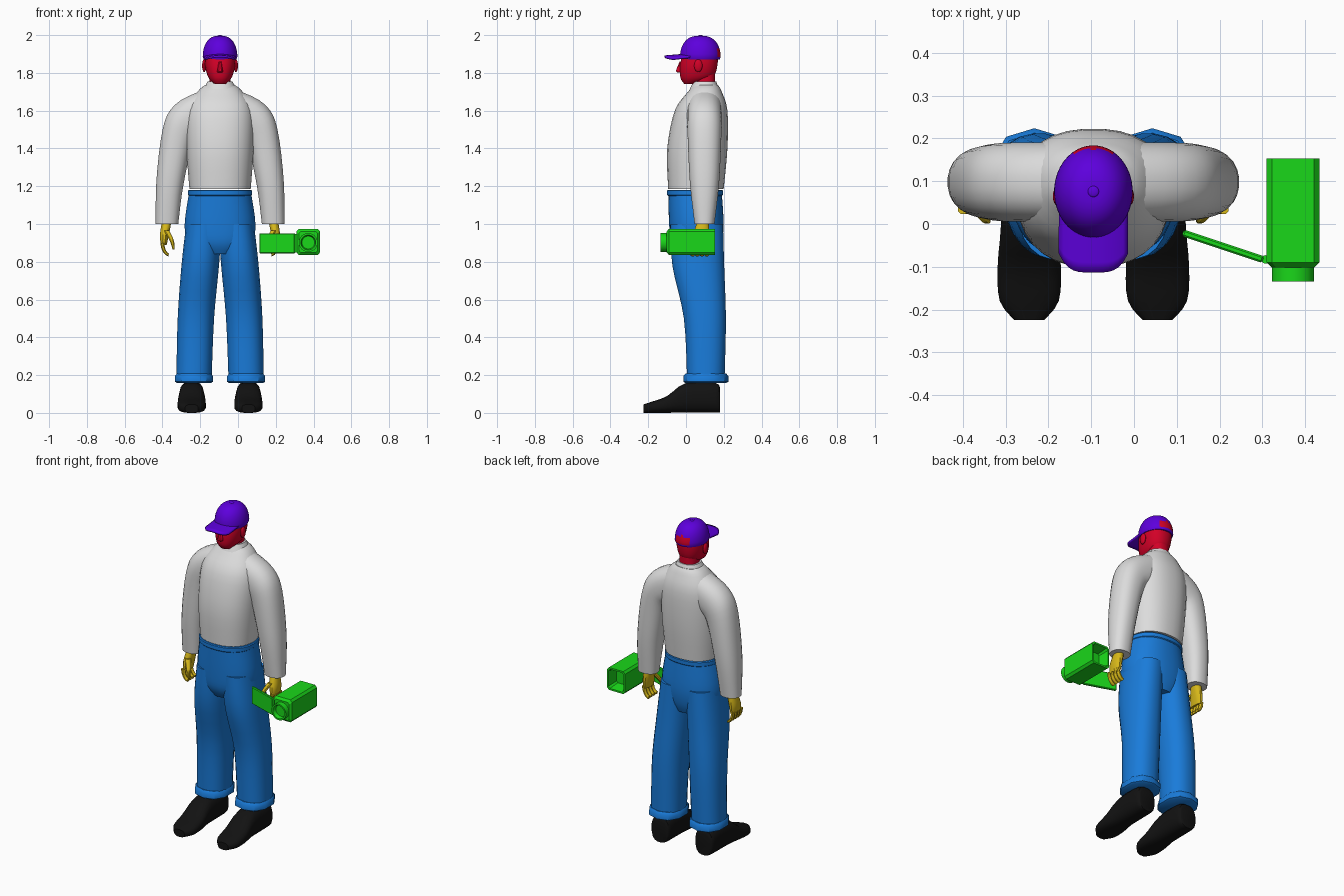
import bpy, bmesh, math
from mathutils import Vector

if "Cube" in bpy.data.objects:
    bpy.data.objects.remove(bpy.data.objects["Cube"])

CENTRE = -0.095  # centre line of the figure


def material(name, red, green, blue):
    colour = (red, green, blue, 1)
    mat = bpy.data.materials.new(name)
    mat.use_nodes = True
    mat.diffuse_color = colour
    mat.node_tree.nodes["Principled BSDF"].inputs["Base Color"].default_value = colour
    return mat


WHITE = material("shirt white", .72, .72, .72)
BLUE = material("trouser blue", .01, .2, .7)
BLACK = material("shoe black", .006, .006, .006)
RED = material("skin red", .65, 0, .02)
PURPLE = material("cap purple", .11, 0, .72)
YELLOW = material("hand yellow", .68, .48, .01)
GREEN = material("camera green", .01, .68, .01)


def finish(bm, name, mat, smooth=True):
    bmesh.ops.recalc_face_normals(bm, faces=bm.faces)
    mesh = bpy.data.meshes.new(name)
    bm.to_mesh(mesh)
    bm.free()
    mesh.materials.append(mat)
    obj = bpy.data.objects.new(name, mesh)
    bpy.context.collection.objects.link(obj)
    if smooth:
        bpy.ops.object.select_all(action='DESELECT')
        obj.select_set(True)
        bpy.context.view_layer.objects.active = obj
        bpy.ops.object.shade_smooth_by_angle(angle=math.radians(40))
    return obj


def refine(rings, steps):
    """Smooth interpolation between cross-sections."""
    last = len(rings) - 1
    result = []
    for i in range(last):
        before, start, end, after = (Vector(rings[min(max(i + shift, 0), last)])
                                     for shift in (-1, 0, 1, 2))
        tangent_in, tangent_out = (end - before) / 2, (after - start) / 2
        for step in range(steps):
            t = step / steps
            blend = t * t * (3 - 2 * t)
            result.append(start.lerp(end, blend)
                          + tangent_in * t * (1 - t) ** 2
                          - tangent_out * t * t * (1 - t))
    return result + [Vector(rings[last])]


def loft(name, mat, rings, sides=24, power=2.3, steps=4, along_y=False,
         mirror=1, centre=CENTRE, smooth=True):
    """Each ring holds x, y, z, half width, half depth and tilt in degrees."""
    bm = bmesh.new()
    rows = []
    for x, y, z, width, depth, tilt in refine(rings, steps):
        lean = math.radians(tilt)
        row = []
        for i in range(sides):
            turn = math.tau * (i + .5) / sides
            u, v = (math.copysign(abs(f) ** (2 / power), f)
                    for f in (math.cos(turn), math.sin(turn)))
            if along_y:
                point = Vector((x + width * u, y, z + depth * v))
            else:
                point = Vector((x + width * u * math.cos(lean), y + depth * v,
                                z + width * u * math.sin(lean)))
            point.x = centre + mirror * point.x
            row.append(bm.verts.new(point))
        rows.append(row)
    for low, high in zip(rows, rows[1:]):
        for i in range(sides):
            j = (i + 1) % sides
            bm.faces.new((low[i], low[j], high[j], high[i]))
    bm.faces.new(rows[0])
    bm.faces.new(rows[-1])
    return finish(bm, name, mat, smooth)


def trunk(*levels):
    """Rings on the centre line from height, half width, front and back."""
    return [(0, (front + back) / 2, z, width, (back - front) / 2, 0)
            for z, width, front, back in levels]


def ball(name, mat, centre, size):
    bm = bmesh.new()
    bmesh.ops.create_uvsphere(bm, u_segments=16, v_segments=10, radius=1)
    bmesh.ops.scale(bm, vec=size, verts=bm.verts)
    bmesh.ops.translate(bm, vec=Vector(centre) + Vector((CENTRE, 0, 0)), verts=bm.verts)
    return finish(bm, name, mat)


# Shirt
loft("shirt_body", WHITE, trunk(
    (1.185, .163, -.095, .2), (1.4, .178, -.1, .22), (1.6, .175, -.06, .22),
    (1.7, .12, .01, .19), (1.735, .08, .04, .17)), sides=32)
loft("shirt_collar", WHITE, trunk((1.715, .088, .02, .175), (1.755, .066, .04, .16)))

# Trousers
loft("trouser_hips", BLUE, trunk(
    (.84, .1, -.05, .17), (.9, .17, -.08, .19), (1, .188, -.09, .2),
    (1.165, .165, -.095, .19)), sides=32)
loft("waistband", BLUE, [
    (0, .048, 1.165 + .016 * math.sin(a), .165 + .007 * math.cos(a),
     .144 + .006 * math.cos(a), 0)
    for a in (-math.pi / 2, -math.pi / 4, math.pi / 4, math.pi / 2)], sides=32, steps=1)

for mirror, side in ((1, "left_"), (-1, "right_")):
    # Trouser leg and turned-up cuff
    loft(side + "trouser_leg", BLUE, [
        (.138, .105, .18, .094, .1, 0), (.128, .1, .5, .097, .112, 0),
        (.105, .065, .78, .1, .138, 0), (.085, .057, 1, .095, .14, 0)], mirror=mirror)
    loft(side + "cuff", BLUE, [
        (.138, .105, z, .094 + bulge, .108 + bulge, 0)
        for z, bulge in ((.158, 0), (.165, .011), (.195, .011), (.208, 0))],
        sides=10, steps=1, mirror=mirror)

    # Shoe from heel to toe, resting on the floor
    loft(side + "shoe", BLACK, [
        (.15, y, height / 2, width, height / 2, 0)
        for y, height, width in ((.18, .13, .05), (.155, .16, .063), (0, .16, .067),
                                 (-.1, .09, .075), (-.18, .06, .07), (-.225, .045, .035))],
        sides=16, power=2.8, steps=3, along_y=True, mirror=mirror)

    # Sleeve from shoulder to wrist
    loft(side + "sleeve", WHITE, [
        (x, .098, z, width, depth, tilt) for x, z, width, depth, tilt in (
            (.07, 1.61, .1, .093, 70), (.165, 1.555, .107, .093, 45),
            (.222, 1.47, .088, .09, 20), (.265, 1.22, .073, .078, 4),
            (.281, 1, .06, .053, 0))], mirror=mirror)

    # Hand with curled fingers
    loft(side + "palm", YELLOW, [
        (.283, .09, 1.01, .026, .032, 0), (.295, .08, .94, .024, .045, 0),
        (.298, .075, .89, .016, .045, 0)], sides=12, mirror=mirror)
    for finger in range(4):
        rings = []
        for bend in range(0, 81, 20):
            curl = math.radians(bend)
            rings.append((.265 + .04 * math.cos(curl), .035 + finger * .025,
                          .9 - .065 * math.sin(curl), .012 - bend / 20000, .012, -bend))
        loft(f"{side}finger_{finger + 1}", YELLOW, rings, sides=8, steps=1, mirror=mirror)
    loft(side + "thumb", YELLOW, [
        (.283, .05, .965, .016, .016, 0), (.255, .017, .91, .012, .013, 0),
        (.246, .008, .865, .006, .007, 0)], sides=8, mirror=mirror)
    ball(side + "ear", RED, (mirror * .084, .065, 1.838), (.011, .022, .034))

# Head
loft("neck", RED, trunk((1.71, .055, .045, .155), (1.8, .055, .045, .155)))
loft("head", RED, trunk(
    (1.742, .03, -.01, .04), (1.775, .062, -.03, .14), (1.84, .08, -.032, .167),
    (1.92, .08, -.015, .17)))
loft("nose", RED, [
    (0, -.033, 1.802, .014, .01, 0), (0, -.035, 1.812, .016, .019, 0),
    (0, -.028, 1.86, .007, .006, 0)], sides=8)

# Cap crown: a domed profile with a rear opening
dome = [(0, .076, 1.872, .087, .103, 0)]
for step in range(12):
    rise = math.pi / 2 * step / 12
    shrink = math.cos(rise) ** .75
    dome.append((0, .076, 1.885 + .112 * math.sin(rise), .092 * shrink, .108 * shrink, 0))
crown = loft("cap_crown", PURPLE, dome, sides=40, power=2, steps=1)
crown.data.materials.append(RED)
for face in crown.data.polygons:
    across = abs(face.center.x - CENTRE)
    if face.center.y > .1 and across < .05 and 1.89 < face.center.z < 1.935 - 8 * across ** 2:
        face.material_index = 1
ball("cap_button", PURPLE, (0, .076, 1.996), (.013, .013, .004))

# Cap peak: a drooping sheet with a rounded tip
bm = bmesh.new()
bmesh.ops.create_grid(bm, x_segments=14, y_segments=6, size=1)
for vert in bm.verts:
    across, reach = vert.co.x, (vert.co.y + 1) / 2
    tip = .045 * across ** 4 - .113
    vert.co = (CENTRE + .079 * across, .03 * (1 - reach) + tip * reach,
               1.899 - .012 * reach - .014 * across ** 2)
peak = finish(bm, "cap_peak", PURPLE)
thickness = peak.modifiers.new("thickness", 'SOLIDIFY')
thickness.thickness = .011
thickness.offset = 0

# Camera: chamfered body with a hollow rear, and a hollow lens
loft("camera_body", GREEN, [
    (.372, y, .905, .063 * scale, .071 * scale, 0)
    for y, scale in ((-.102, .8), (-.09, 1), (.153, 1), (.153, .85), (.09, .65))],
    sides=8, power=8, steps=1, along_y=True, centre=0, smooth=False)
loft("camera_lens", GREEN, [
    (.372, y, .902, radius, radius, 0)
    for y, radius in ((-.095, .05), (-.134, .05), (-.134, .04), (-.112, .034))],
    sides=20, power=2, steps=1, along_y=True, centre=0)

# Fold-out screen and its hinge
bm = bmesh.new()
bmesh.ops.create_cube(bm, size=1)
bmesh.ops.scale(bm, vec=(.198, .016, .106), verts=bm.verts)
bmesh.ops.bevel(bm, geom=bm.edges[:], offset=.004, segments=1, affect='EDGES')
screen = finish(bm, "camera_screen", GREEN, smooth=False)
screen.location = (.208, -.052, .898)
screen.rotation_euler.z = -math.atan(1 / 3)
loft("screen_hinge", GREEN, [
    (.308, -.083, z, .01, .01, 0) for z in (.85, .946)], sides=10, steps=1, centre=0)
